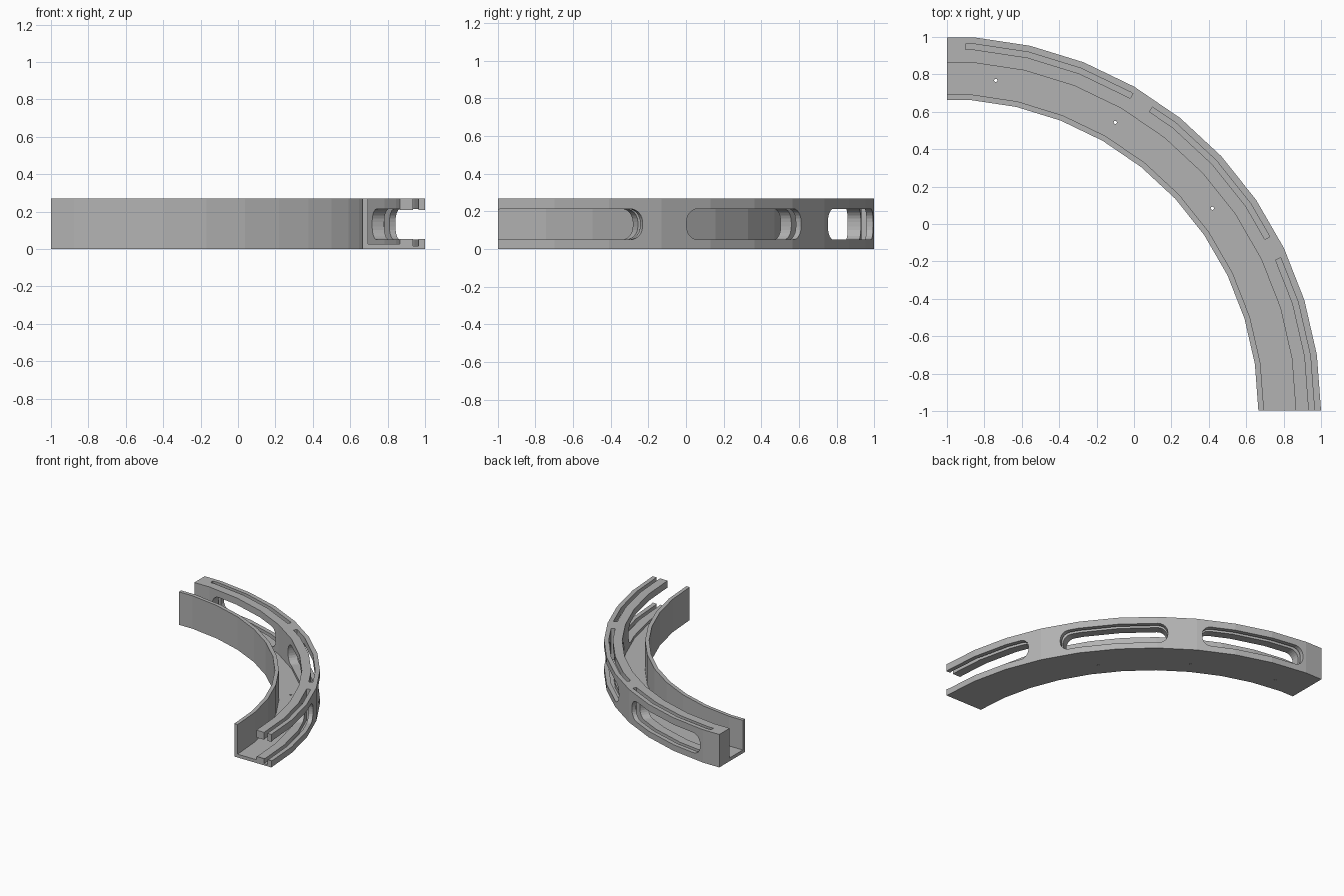
import bpy, bmesh, math

old = bpy.data.objects.get("Cube")
if old:
    bpy.data.objects.remove(old)

SIDES = 42
STEP = 360 / SIDES
HALF = math.radians(STEP / 2)
CX, CY = -1.0, -math.cos(HALF)
HEIGHT = 0.27
R_IN, R_OUT = 1.665, 2.0

grey = bpy.data.materials.new("light grey")
grey.use_nodes = True
grey.diffuse_color = (0.45, 0.45, 0.45, 1)
grey.node_tree.nodes["Principled BSDF"].inputs["Base Color"].default_value = (0.45, 0.45, 0.45, 1)


def polar(r, deg, z):
    """Point on a faceted ring of corner radius r."""
    a = math.radians(deg)
    mid = math.radians((math.floor(deg / STEP + 1e-6) + 0.5) * STEP)
    r *= math.cos(HALF) / math.cos(a - mid)
    return (CX + r * math.cos(a), CY + r * math.sin(a), z)


def facets(a0, a1):
    """End angles plus every facet corner between them."""
    inner = [k * STEP for k in range(-2, SIDES) if a0 + 0.05 < k * STEP < a1 - 0.05]
    return [a0] + inner + [a1]


def sweep(name, angles, profile_at):
    """Solid from a radius/height profile carried around the ring."""
    bm = bmesh.new()
    rings = [[bm.verts.new(polar(r, a, z)) for r, z in profile_at(a)] for a in angles]
    n = len(rings[0])
    for p, q in zip(rings, rings[1:]):
        for i in range(n):
            j = (i + 1) % n
            bm.faces.new((p[i], p[j], q[j], q[i]))
    bm.faces.new(rings[0])
    bm.faces.new(rings[-1])
    bmesh.ops.recalc_face_normals(bm, faces=bm.faces)
    return finish(name, bm)


def finish(name, bm):
    mesh = bpy.data.meshes.new(name)
    bm.to_mesh(mesh)
    bm.free()
    mesh.materials.append(grey)
    obj = bpy.data.objects.new(name, mesh)
    bpy.context.collection.objects.link(obj)
    return obj


def box_profile(r0, r1, z0, z1):
    return [(r0, z0), (r1, z0), (r1, z1), (r0, z1)]


# Curved channel: thin inner wall, floor and thick outer wall
CH_IN, CH_OUT, FLOOR = 1.695, 1.865, 0.027
channel = [(R_IN, 0), (R_OUT, 0), (R_OUT, HEIGHT), (CH_OUT, HEIGHT),
           (CH_OUT, FLOOR), (CH_IN, FLOOR), (CH_IN, HEIGHT), (R_IN, HEIGHT)]
body = sweep("curved_channel", facets(0, 90), lambda a: channel)

cutters = []

# Narrow slots in the top of the outer wall
for a0, a1 in ((-2.9, 24.6), (28.3, 55.9), (59.6, 87.1)):
    cutters.append(sweep("slot_cutter", facets(a0, a1),
                         lambda a: box_profile(1.935, 1.965, 0.015, HEIGHT + 0.05)))

# Rounded windows through the outer wall
Z_MID, HALF_H, CORNER = 0.132, 0.082, 0.07
SPAN = math.degrees(CORNER / R_OUT)


def window(a0, a1):
    def profile(a):
        d = max(0.0, 1 - min(a - a0, a1 - a) / SPAN)
        h = HALF_H - CORNER + CORNER * math.sqrt(max(0.0, 1 - d * d))
        return box_profile(1.8, 2.1, Z_MID - h, Z_MID + h)

    bends = [SPAN * (1 - math.cos(math.pi * k / 12)) for k in range(1, 7)]
    angles = sorted(facets(a0, a1) + [a0 + b for b in bends] + [a1 - b for b in bends])
    return sweep("window_cutter", angles, profile)


for a0, a1 in ((-1.3, 22.6), (30.1, 53.7), (61.2, 84.9)):
    cutters.append(window(a0, a1))

# Pin holes in the floor
for a in (37.3, 59.7, 81.6):
    bm = bmesh.new()
    bmesh.ops.create_cone(bm, cap_ends=True, segments=8, radius1=0.009, radius2=0.009, depth=0.2)
    rad = math.radians(a)
    bmesh.ops.translate(bm, verts=bm.verts,
                        vec=(CX + 1.784 * math.cos(rad), CY + 1.784 * math.sin(rad), 0))
    cutters.append(finish("pin_hole_cutter", bm))

# Cut every opening, then drop the cutters
for c in cutters:
    c.hide_render = True
    mod = body.modifiers.new("opening", 'BOOLEAN')
    mod.operation = 'DIFFERENCE'
    mod.solver = 'EXACT'
    mod.object = c
bpy.context.view_layer.update()
graph = bpy.context.evaluated_depsgraph_get()
result = bpy.data.meshes.new_from_object(body.evaluated_get(graph))
body.modifiers.clear()
body.data = result
for c in cutters:
    bpy.data.objects.remove(c)
